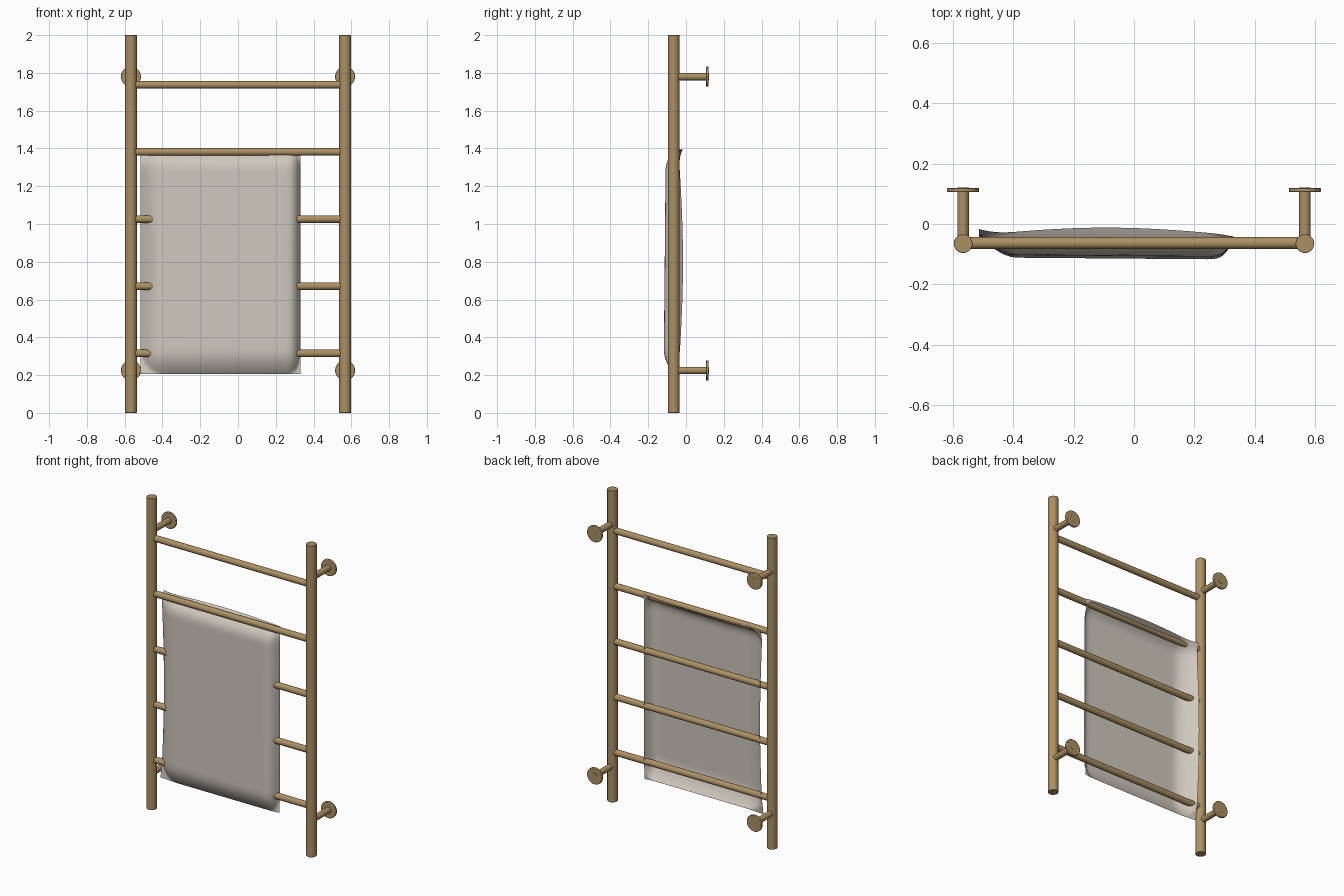
import bpy, bmesh, math
from mathutils import Vector

cube = bpy.data.objects.get("Cube")
if cube:
    bpy.data.objects.remove(cube, do_unlink=True)


def make_material(name, colour):
    mat = bpy.data.materials.new(name)
    mat.use_nodes = True
    mat.diffuse_color = (*colour, 1)
    bsdf = mat.node_tree.nodes["Principled BSDF"]
    bsdf.inputs["Base Color"].default_value = (*colour, 1)
    bsdf.inputs["Roughness"].default_value = 0.6
    return mat


brass = make_material("brushed brass", (0.41, 0.28, 0.125))
cloth = make_material("towel cream", (0.62, 0.575, 0.51))


def rod(name, start, end, radius, sides=32, bevel=0.0):
    """Capped cylinder between two points."""
    start, end = Vector(start), Vector(end)
    axis = end - start
    bpy.ops.mesh.primitive_cylinder_add(vertices=sides, radius=radius,
                                        depth=axis.length, location=(start + end) / 2)
    obj = bpy.context.object
    obj.name = name
    obj.rotation_euler = axis.to_track_quat('Z', 'Y').to_euler()
    obj.data.materials.append(brass)
    if bevel:
        mod = obj.modifiers.new("rounded rim", 'BEVEL')
        mod.width, mod.segments = bevel, 2
    bpy.ops.object.shade_smooth_by_angle(angle=math.radians(35))
    return obj


POST_X, FRAME_Y = 0.567, -0.065

# Upright posts with wall brackets
for side, sx in (("left", 1), ("right", -1)):
    x = sx * POST_X
    rod(f"{side}_post", (x, FRAME_Y, 0), (x, FRAME_Y, 2), 0.031, bevel=0.002)
    for level, z in (("lower", 0.225), ("upper", 1.78)):
        rod(f"{side}_{level}_bracket_arm", (x, FRAME_Y, z), (x, 0.121, z), 0.019)
        rod(f"{side}_{level}_wall_flange", (x, 0.106, z), (x, 0.12, z), 0.053, bevel=0.003)

# Evenly spaced rungs
for i in range(5):
    z = 0.315 + i * 0.3555
    rod(f"rung_{i + 1}", (-POST_X, FRAME_Y + 0.002, z), (POST_X, FRAME_Y + 0.002, z), 0.02)

# Towel: one sheet hanging in front, all four edges curling back
X0, X1, Z0, Z1 = -0.515, 0.33, 0.205, 1.395
N = 48


def curl(distance, width, power):
    return max(0, 1 - distance / width) ** power


def towel_y(x, z):
    s, t = (x - X0) / (X1 - X0), (z - Z0) / (Z1 - Z0)
    front = -0.101 - 0.011 * (1 - t) - 0.007 * s
    left = curl(x - X0, 0.13, 2)
    right = curl(X1 - x, 0.1, 4)
    bottom = curl(z - Z0, 0.13, 2)
    top = curl(Z1 - z, 0.12, 3)
    edges = ((left, -0.04 + 0.024 * math.sin(math.pi * t)),
             (right, -0.045), (bottom, -0.06),
             (top, -0.037 + 0.025 * math.sin(math.pi * s)))
    total = sum(w for w, _ in edges)
    pull = sum(w * (target - front) for w, target in edges)
    return front + pull / max(1, total) + 0.022 * left * top


def ease(f):
    """Pack grid lines towards the curled edges."""
    return 0.5 - 0.5 * math.cos(math.pi * f)


bm = bmesh.new()
grid = []
for j in range(N + 1):
    z = Z0 + (Z1 - Z0) * ease(j / N)
    row = []
    for i in range(N + 1):
        x = X0 + (X1 - X0) * ease(i / N)
        row.append(bm.verts.new((x, towel_y(x, z), z)))
    grid.append(row)
for j in range(N):
    for i in range(N):
        face = bm.faces.new((grid[j][i], grid[j][i + 1], grid[j + 1][i + 1], grid[j + 1][i]))
        face.smooth = True
mesh = bpy.data.meshes.new("towel")
bm.to_mesh(mesh)
bm.free()
mesh.materials.append(cloth)
towel = bpy.data.objects.new("towel", mesh)
bpy.context.collection.objects.link(towel)
